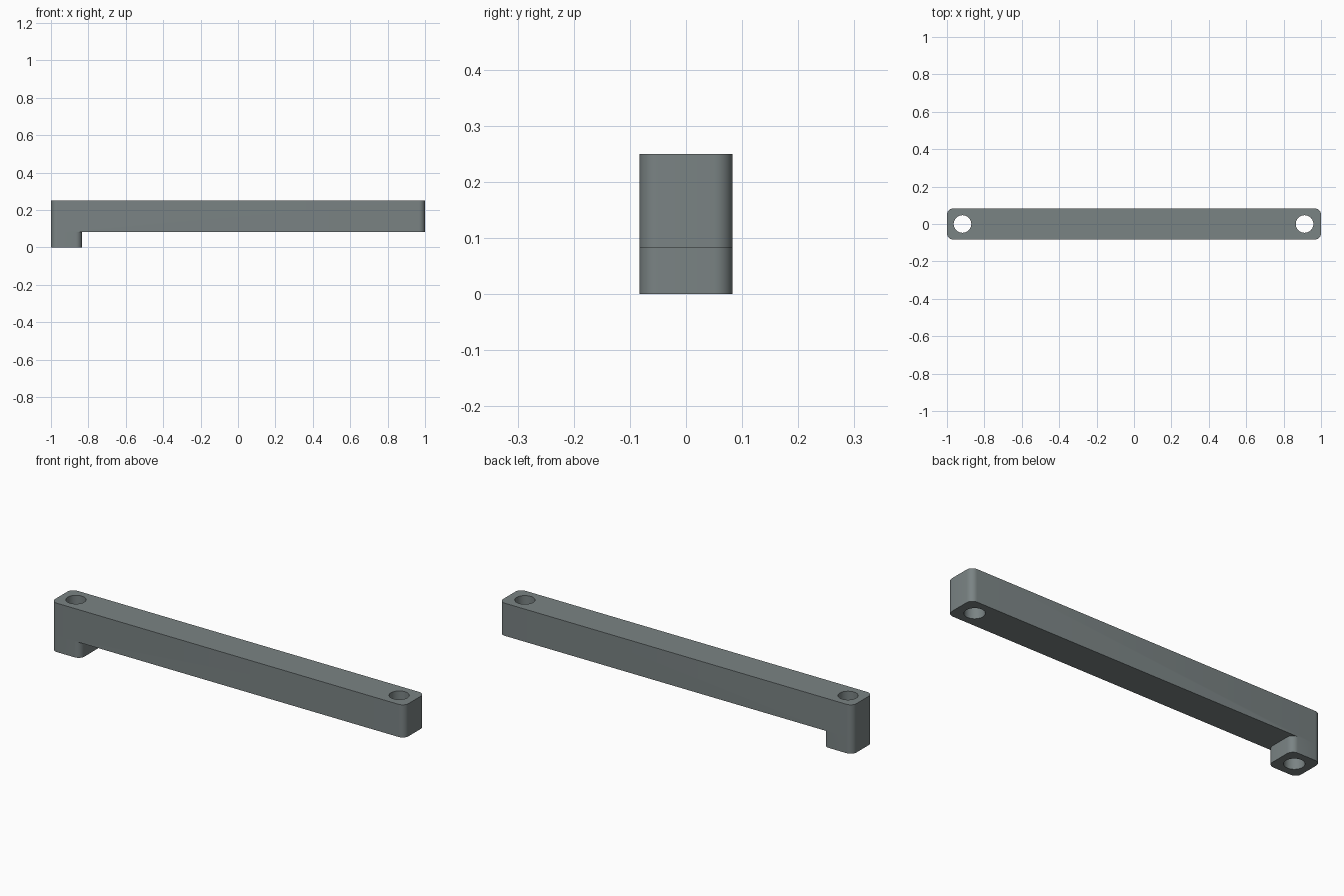
import bpy, bmesh, math

if "Cube" in bpy.data.objects:
    bpy.data.objects.remove(bpy.data.objects["Cube"])

HALF_W = 0.083    # half the bar depth
STEP_Z = 0.083    # underside of the bar
TOP_Z = 0.25
CORNER = 0.033    # vertical edge rounding
HOLE_R = 0.047
HOLES = (-0.917, 0.912)

grey = bpy.data.materials.new("slate grey")
grey.diffuse_color = (0.195, 0.228, 0.23, 1)
grey.use_nodes = True
grey.node_tree.nodes["Principled BSDF"].inputs["Base Color"].default_value = grey.diffuse_color


def rounded_outline(x0, x1, r, steps=8):
    """Rounded rectangle seen from above, counter-clockwise."""
    corners = [(x1 - r, HALF_W - r), (x0 + r, HALF_W - r),
               (x0 + r, r - HALF_W), (x1 - r, r - HALF_W)]
    pts = []
    for q, (cx, cy) in enumerate(corners):
        for i in range(steps + 1):
            a = math.pi / 2 * (q + i / steps)
            pts.append((cx + r * math.cos(a), cy + r * math.sin(a)))
    return pts


def circle_outline(cx, r, n=48):
    return [(cx + r * math.cos(2 * math.pi * i / n),
             r * math.sin(2 * math.pi * i / n)) for i in range(n)]


def prism(name, outline, z0, z1):
    """Extrude a plan outline from z0 to z1."""
    bm = bmesh.new()
    face = bm.faces.new([bm.verts.new((x, y, z0)) for x, y in outline])
    new = bmesh.ops.extrude_face_region(bm, geom=[face])["geom"]
    bmesh.ops.translate(bm, vec=(0, 0, z1 - z0),
                        verts=[v for v in new if isinstance(v, bmesh.types.BMVert)])
    bmesh.ops.recalc_face_normals(bm, faces=bm.faces)
    mesh = bpy.data.meshes.new(name)
    bm.to_mesh(mesh)
    bm.free()
    mesh.materials.append(grey)
    obj = bpy.data.objects.new(name, mesh)
    bpy.context.collection.objects.link(obj)
    return obj


def combine(target, other, operation):
    """Apply a boolean and discard the helper."""
    bpy.context.view_layer.objects.active = target
    mod = target.modifiers.new(operation.lower(), 'BOOLEAN')
    mod.operation = operation
    mod.solver = 'EXACT'
    mod.object = other
    bpy.ops.object.modifier_apply(modifier=mod.name)
    bpy.data.objects.remove(other)


# Long bar with a short foot under its left end
bar = prism("handle_bar", rounded_outline(-1, 1, CORNER), STEP_Z, TOP_Z)
foot = prism("foot", rounded_outline(-1, -0.834, CORNER), 0, STEP_Z)
combine(bar, foot, 'UNION')

# Screw holes straight through both ends
for x in HOLES:
    drill = prism("drill", circle_outline(x, HOLE_R), -0.1, TOP_Z + 0.1)
    drill.hide_render = True
    combine(bar, drill, 'DIFFERENCE')

# Smooth the round edges and holes, keep the flat ends crisp
bpy.ops.object.select_all(action='DESELECT')
bar.select_set(True)
bpy.context.view_layer.objects.active = bar
bpy.ops.object.shade_smooth_by_angle(angle=math.radians(30))
